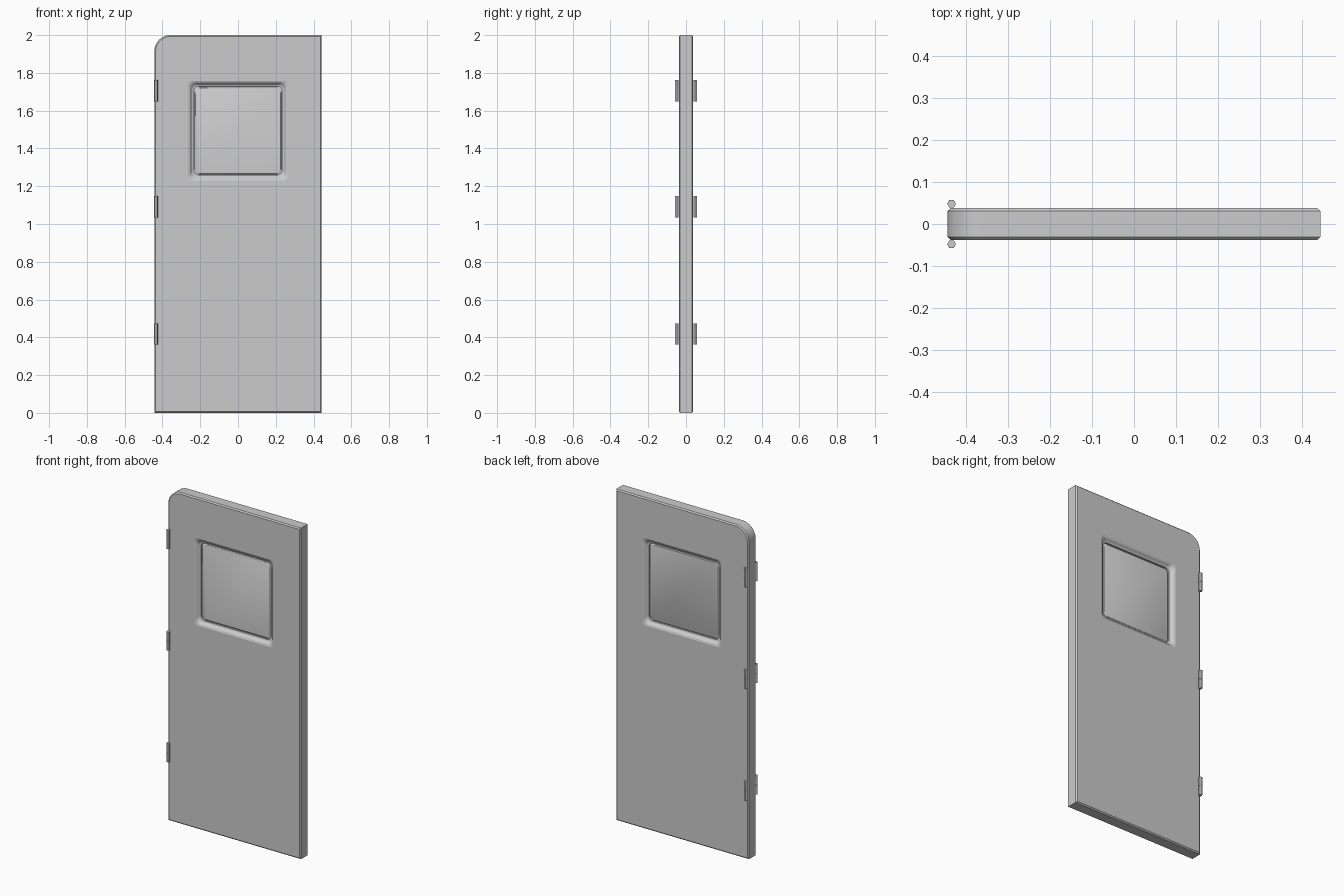
import bpy, bmesh
from math import cos, sin, pi

if "Cube" in bpy.data.objects:
    bpy.data.objects.remove(bpy.data.objects["Cube"])


def rounded_rect(x0, x1, z0, z1, radii, y, seg=8):
    """Outline in the xz plane; radii order: bottom-left, bottom-right, top-right, top-left."""
    corners = [(x0, z0, 1, 1), (x1, z0, -1, 1), (x1, z1, -1, -1), (x0, z1, 1, -1)]
    pts = []
    for i, ((x, z, sx, sz), r) in enumerate(zip(corners, radii)):
        if r == 0:
            pts.append((x, y, z))
            continue
        for k in range(seg + 1):
            a = pi + i * pi / 2 + k * pi / 2 / seg
            pts.append((x + sx * r + r * cos(a), y, z + sz * r + r * sin(a)))
    return pts


def loft(name, rings):
    """Closed solid through a row of matching outlines."""
    bm = bmesh.new()
    loops = [[bm.verts.new(p) for p in ring] for ring in rings]
    n = len(loops[0])
    for a, b in zip(loops, loops[1:]):
        for i in range(n):
            bm.faces.new((a[i], a[(i + 1) % n], b[(i + 1) % n], b[i]))
    bm.faces.new(loops[0])
    bm.faces.new(loops[-1])
    bmesh.ops.recalc_face_normals(bm, faces=bm.faces)
    me = bpy.data.meshes.new(name)
    bm.to_mesh(me)
    bm.free()
    ob = bpy.data.objects.new(name, me)
    bpy.context.collection.objects.link(ob)
    return ob


def smooth(ob, angle):
    bpy.ops.object.select_all(action='DESELECT')
    ob.select_set(True)
    bpy.context.view_layer.objects.active = ob
    bpy.ops.object.shade_smooth_by_angle(angle=angle)


# Door slab: chamfered edges, one rounded top corner on the hinge side
HW, HY, C = 0.443, 0.038, 0.007


def door_ring(y, i):
    return rounded_rect(-HW + i, HW - i, i, 2 - i, (0, 0, 0, 0.085 - i), y)


door = loft("door_slab", [door_ring(-HY, C), door_ring(-HY + C, 0),
                          door_ring(HY - C, 0), door_ring(HY, C)])

# Window recess on both faces: soft slope, then a short steep wall
WZ = 1.494
for side, label in ((-1, "front"), (1, "back")):
    profile = [(0.281, 0.025, 0.05), (0.264, 0.025, HY), (0.254, 0.026, 0.034),
               (0.243, 0.03, 0.021), (0.235, 0.03, 0.018), (0.235, 0.03, 0.008)]
    cutter = loft(label + "_window_cutter",
                  [rounded_rect(-h, h, WZ - h, WZ + h, (r,) * 4, side * y)
                   for h, r, y in profile])
    cutter.hide_render = True
    cutter.hide_viewport = True
    mod = door.modifiers.new(label + "_recess", 'BOOLEAN')
    mod.operation = 'DIFFERENCE'
    mod.solver = 'EXACT'
    mod.object = cutter
smooth(door, pi / 6)

# Window pane with a small chamfer, set inside the recess
pane_rings = [rounded_rect(-h, h, WZ - h, WZ + h, (0.025,) * 4, y)
              for h, y in ((0.226, -0.016), (0.231, -0.012), (0.231, 0.012), (0.226, 0.016))]
pane = loft("window_pane", pane_rings)
smooth(pane, pi / 6)

# Hinges: two six-sided knuckles each, three per face
for n, z in enumerate((0.418, 1.092, 1.706)):
    for side, label in ((-1, "front"), (1, "back")):
        for half, part in ((-1, "lower"), (1, "upper")):
            bpy.ops.mesh.primitive_cylinder_add(
                vertices=6, radius=0.0105, depth=0.056,
                location=(-0.4335, side * 0.048, z + half * 0.0285),
                rotation=(0, 0, pi / 6))
            bpy.context.object.name = f"hinge_{n + 1}_{label}_{part}"
